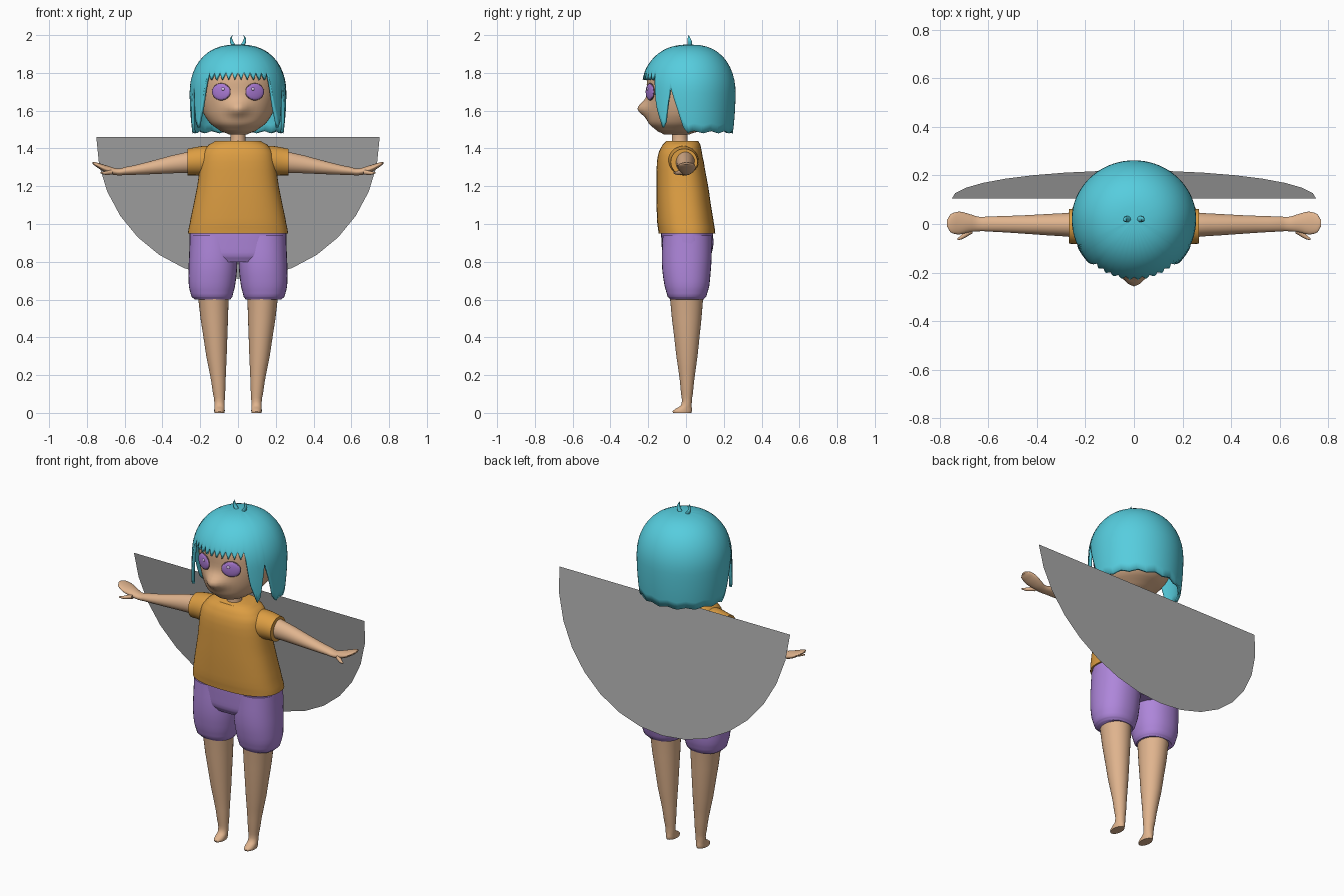
import bpy, bmesh, math
from mathutils import Vector, Matrix

if "Cube" in bpy.data.objects:
    bpy.data.objects.remove(bpy.data.objects["Cube"])


def material(name, r, g, b):
    lin = lambda c: ((c / 255 + 0.055) / 1.055) ** 2.4
    m = bpy.data.materials.new(name)
    m.diffuse_color = (lin(r), lin(g), lin(b), 1)
    m.use_nodes = True
    m.node_tree.nodes["Principled BSDF"].inputs["Base Color"].default_value = m.diffuse_color
    return m


SKIN = material("skin", 224, 180, 142)
TEAL = material("teal hair", 86, 205, 222)
ORANGE = material("orange cloth", 220, 157, 66)
PURPLE = material("purple cloth", 174, 134, 218)
IRIS = material("iris violet", 170, 122, 212)
RIM = material("eye rim", 112, 82, 100)
PALE = material("pale lilac", 222, 200, 240)
GREY = material("grey cloth", 168, 168, 168)


def finish(name, bm, mat, mirror=False, smooth=True):
    me = bpy.data.meshes.new(name)
    bm.to_mesh(me)
    bm.free()
    me.materials.append(mat)
    ob = bpy.data.objects.new(name, me)
    bpy.context.collection.objects.link(ob)
    if mirror:
        ob.modifiers.new("Mirror", 'MIRROR').use_mirror_merge = False
    if smooth:
        bpy.ops.object.select_all(action='DESELECT')
        bpy.context.view_layer.objects.active = ob
        ob.select_set(True)
        bpy.ops.object.shade_smooth_by_angle(angle=math.radians(50))
    return ob


def refine(rings, n):
    """Smooth the ring table with Catmull-Rom interpolation (linear along the axis)."""
    out = []
    for i in range(len(rings) - 1):
        p0, p1 = rings[max(i - 1, 0)], rings[i]
        p2, p3 = rings[i + 1], rings[min(i + 2, len(rings) - 1)]
        for k in range(n):
            t = k / n
            row = [0.5 * (2 * b + (c - a) * t + (2 * a - 5 * b + 4 * c - d) * t * t
                          + (3 * b - a - 3 * c + d) * t ** 3)
                   for a, b, c, d in zip(p0, p1, p2, p3)]
            row[0] = p1[0] + (p2[0] - p1[0]) * t
            out.append(row)
    return out + [list(rings[-1])]


def loft(name, rings, mat, axis='z', mirror=False, power=2.0, shape=None, n=3, seg=32):
    """Rings: (position on axis, centre 1, radius 1, centre 2, radius 2)."""
    bm = bmesh.new()
    loops = []
    for t, c1, r1, c2, r2 in refine(rings, n):
        loop = []
        for k in range(seg):
            a = math.tau * k / seg
            ca, sa = math.cos(a), math.sin(a)
            u = c1 + r1 * math.copysign(abs(ca) ** (2 / power), ca)
            v = c2 + r2 * math.copysign(abs(sa) ** (2 / power), sa)
            p = Vector((u, v, t) if axis == 'z' else (t, u, v))
            loop.append(bm.verts.new(shape(p) if shape else p))
        loops.append(loop)
    for a, b in zip(loops, loops[1:]):
        for k in range(seg):
            bm.faces.new((a[k], a[(k + 1) % seg], b[(k + 1) % seg], b[k]))
    bm.faces.new(loops[0])
    bm.faces.new(loops[-1])
    bmesh.ops.recalc_face_normals(bm, faces=bm.faces)
    return finish(name, bm, mat, mirror)


# Head with pointed nose
def nose(p):
    if p.y < 0:
        p.y -= 0.05 * math.exp(-(p.x / 0.055) ** 2 - ((p.z - 1.61) / 0.04) ** 2)
    return p


loft("head", [(1.475, 0, .05, -.05, .07), (1.49, 0, .09, -.04, .11), (1.53, 0, .145, -.02, .175),
              (1.58, 0, .18, -.005, .2), (1.64, 0, .2, 0, .208), (1.70, 0, .21, 0, .207),
              (1.78, 0, .21, 0, .205), (1.85, 0, .175, 0, .175), (1.91, 0, .1, 0, .1)],
     SKIN, shape=nose, n=4, seg=48)
loft("neck", [(1.40, 0, .05, -.03, .048), (1.44, 0, .04, -.033, .042), (1.50, 0, .04, -.033, .042)], SKIN)


# Eyes: thin stacked lenses set into the face
def eye(name, mat, dx, dz, rx, rz, depth):
    bm = bmesh.new()
    bmesh.ops.create_uvsphere(bm, u_segments=24, v_segments=12, radius=1)
    place = (Matrix.Translation((.087, -.186, 1.70)) @ Matrix.Rotation(0.4, 4, 'Z')
             @ Matrix.Translation((dx, -depth, dz)) @ Matrix.Diagonal((rx, .009, rz, 1)))
    bmesh.ops.transform(bm, matrix=place, verts=bm.verts)
    finish(name, bm, mat, mirror=True)


eye("eye_rim", RIM, 0, 0, .054, .046, .003)
eye("eye_iris", IRIS, 0, 0, .050, .042, .007)
eye("eye_highlight", PALE, -.014, .014, .011, .009, .010)

# Hair shell: dome whose hem follows fringe, side lock, gap and bob
HEM = [(0, 1.765), (42, 1.765), (47, 1.62), (56, 1.51), (60, 1.54), (66, 1.73),
       (82, 1.51), (88, 1.48), (180, 1.48)]


def hem(deg):
    d = abs(deg)
    for (a, za), (b, zb) in zip(HEM, HEM[1:]):
        if d <= b:
            z = za + (zb - za) * (d - a) / (b - a)
            break
    if d < 42:
        z += abs(d % 8 - 4) / 4 * .04
    elif d > 88:
        z += abs(d % 24 - 12) / 12 * .012
    return z


def hair_point(deg, theta):
    phi = math.radians(deg)
    if theta < 90:
        r = math.sin(math.radians(theta)) ** 0.8
        z = 1.70 + .25 * math.cos(math.radians(theta))
    else:
        z = 1.70 - (theta - 90) / 200
        r = 1 - 1.2 * (1.70 - z) ** 2
        if 45 < abs(deg) < 66:
            r += .25 * (1.70 - z)
    fringe = .015 * max(0, math.cos(phi)) * min(1, theta / 60)
    return Vector((.256 * r * math.sin(phi), .02 - .242 * r * math.cos(phi) - fringe, z))


bm = bmesh.new()
ROWS, COLS = 16, 180
cols = []
for j in range(COLS):
    deg = j * 2 - 180
    z = hem(deg)
    end = math.degrees(math.acos((z - 1.70) / .25)) if z > 1.70 else 90 + (1.70 - z) * 200
    cols.append([bm.verts.new(hair_point(deg, end * i / ROWS)) for i in range(ROWS + 1)])
for j in range(COLS):
    a, b = cols[j], cols[(j + 1) % COLS]
    for i in range(ROWS):
        bm.faces.new((a[i], a[i + 1], b[i + 1], b[i]))
bmesh.ops.remove_doubles(bm, verts=bm.verts, dist=1e-5)
hair = finish("hair", bm, TEAL)
solid = hair.modifiers.new("Thickness", 'SOLIDIFY')
solid.thickness, solid.offset = .016, -1

# Two small tufts on the crown
loft("hair_tuft", [(1.935, .018, .015, .02, .012), (1.965, .034, .009, .02, .012),
                   (1.985, .036, .005, .016, .007), (2.0, .03, .001, .014, .001)],
     TEAL, mirror=True, seg=10)

# Shirt and sleeves
loft("shirt", [(.95, 0, .265, .005, .15), (1.0, 0, .256, -.002, .15), (1.1, 0, .236, -.012, .144),
               (1.2, 0, .216, -.02, .137), (1.33, 0, .198, -.03, .124), (1.38, 0, .185, -.03, .114),
               (1.42, 0, .155, -.024, .1), (1.44, 0, .12, -.02, .085)], ORANGE, power=2.5, seg=48)
loft("sleeve", [(.10, -.015, .085, 1.335, .075), (.18, -.013, .08, 1.335, .078),
                (.23, -.01, .074, 1.332, .074), (.268, -.01, .071, 1.328, .07)],
     ORANGE, 'x', mirror=True)

# Arms, hands and thumbs
loft("arm_and_hand", [(.22, -.003, .052, 1.328, .058), (.30, -.003, .047, 1.322, .052),
                      (.45, -.002, .038, 1.30, .036), (.60, 0, .031, 1.28, .021),
                      (.64, 0, .030, 1.276, .018), (.68, .004, .038, 1.285, .02),
                      (.72, .004, .047, 1.30, .017), (.755, .003, .038, 1.316, .011),
                      (.77, .003, .014, 1.322, .005)], SKIN, 'x', mirror=True)
loft("thumb", [(.665, -.025, .014, 1.275, .013), (.70, -.047, .012, 1.27, .010),
               (.727, -.063, .004, 1.271, .004)], SKIN, 'x', mirror=True, seg=12)

# Shorts: waist block and two puffed legs
loft("shorts_waist", [(.80, 0, .20, .003, .11), (.83, 0, .25, .004, .128), (.89, 0, .256, .008, .137),
                      (.955, 0, .256, .005, .137)], PURPLE, power=2.4, seg=48)
loft("shorts_leg", [(.60, .135, .095, .005, .088), (.615, .138, .108, .005, .102),
                    (.67, .138, .122, .005, .118), (.75, .134, .128, .003, .128),
                    (.83, .131, .128, .004, .132), (.94, .13, .125, .006, .13)],
     PURPLE, mirror=True, power=2.2)

# Legs with small wedge feet
loft("leg_and_foot", [(0, .098, .027, -.02, .048), (.012, .098, .028, -.018, .05),
                      (.04, .098, .027, .002, .028), (.1, .1, .032, .005, .031),
                      (.3, .114, .054, .005, .056), (.6, .13, .08, .003, .087),
                      (.68, .132, .085, .003, .092)], SKIN, mirror=True)

# Half-round cape, one flat tilted sheet
bm = bmesh.new()
rim = []
for k in range(17):
    a = math.pi * k / 16
    rim.append(bm.verts.new((.75 * math.cos(a), .105 + .115 * math.sin(a), 1.46 - .75 * math.sin(a))))
bm.faces.new(rim)
finish("cape", bm, GREY, smooth=False)
